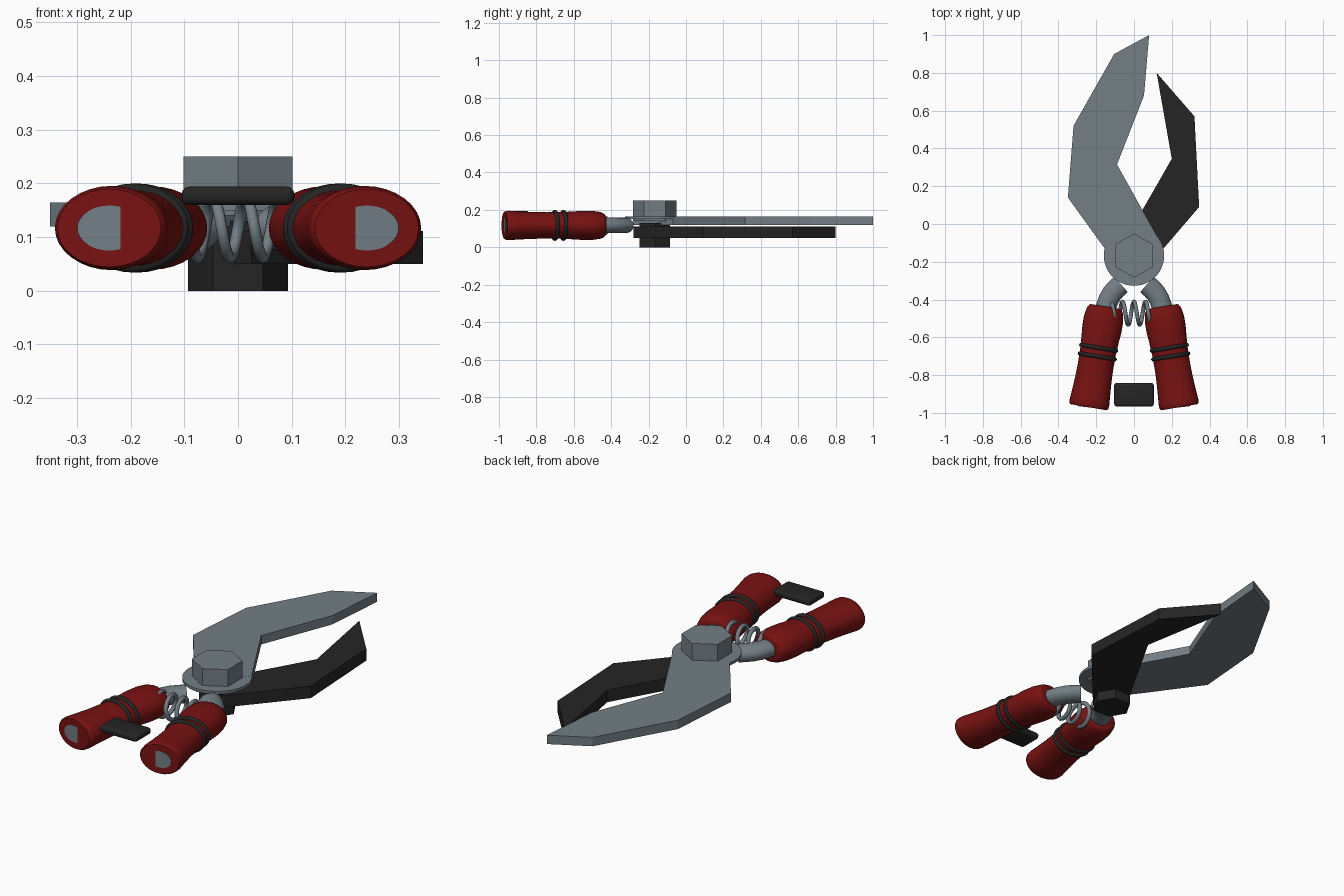
import bpy, bmesh, math
from mathutils import Vector

if "Cube" in bpy.data.objects:
    bpy.data.objects.remove(bpy.data.objects["Cube"])


def material(name, r, g, b):
    m = bpy.data.materials.new(name)
    m.diffuse_color = (r, g, b, 1)
    m.use_nodes = True
    m.node_tree.nodes["Principled BSDF"].inputs["Base Color"].default_value = m.diffuse_color
    return m


STEEL = material("steel grey", 0.17, 0.21, 0.235)
RED = material("dark red", 0.19, 0.006, 0.006)
BLACK = material("black", 0.018, 0.018, 0.018)
PIVOT_Y = -0.167
MID_Z = 0.117


def make(name, bm, mat, smooth=True):
    bmesh.ops.recalc_face_normals(bm, faces=bm.faces)
    me = bpy.data.meshes.new(name)
    bm.to_mesh(me)
    bm.free()
    me.materials.append(mat)
    ob = bpy.data.objects.new(name, me)
    bpy.context.collection.objects.link(ob)
    if smooth:
        bpy.ops.object.select_all(action='DESELECT')
        ob.select_set(True)
        bpy.context.view_layer.objects.active = ob
        bpy.ops.object.shade_smooth_by_angle(angle=math.radians(35))
    return ob


def plate(name, outline, z0, z1, mat, smooth=False):
    """Flat outline extruded from z0 to z1."""
    bm = bmesh.new()
    f = bm.faces.new([bm.verts.new((x, y, z0)) for x, y in outline])
    ext = bmesh.ops.extrude_face_region(bm, geom=[f])
    verts = [v for v in ext['geom'] if isinstance(v, bmesh.types.BMVert)]
    bmesh.ops.translate(bm, verts=verts, vec=(0, 0, z1 - z0))
    return make(name, bm, mat, smooth)


def ngon(n, r, start=0.0):
    return [(r * math.cos(start + i * math.tau / n),
             PIVOT_Y + r * math.sin(start + i * math.tau / n)) for i in range(n)]


def loft(name, path, radii, mat, n=32):
    """Elliptical tube along 3D points; radii are (sideways, upright)."""
    pts = [Vector(p) for p in path]
    bm = bmesh.new()
    rings = []
    for i, p in enumerate(pts):
        t = (pts[min(i + 1, len(pts) - 1)] - pts[max(i - 1, 0)]).normalized()
        side = t.cross(Vector((0, 0, 1))).normalized()
        up = side.cross(t)
        a, b = radii[i]
        rings.append([bm.verts.new(p + side * a * math.cos(k * math.tau / n)
                                   + up * b * math.sin(k * math.tau / n)) for k in range(n)])
    for r0, r1 in zip(rings, rings[1:]):
        for k in range(n):
            bm.faces.new((r0[k], r0[(k + 1) % n], r1[(k + 1) % n], r1[k]))
    bm.faces.new(rings[0])
    bm.faces.new(rings[-1])
    return make(name, bm, mat)


# Blades
plate("upper_blade", [(0.08, 1.0), (-0.105, 0.90), (-0.32, 0.52), (-0.35, 0.14),
                      (-0.155, -0.13), (-0.04, -0.28), (0.125, -0.07),
                      (-0.09, 0.315), (0.053, 0.68)], 0.12, 0.165, STEEL)
plate("lower_blade", [(0.12, 0.80), (0.32, 0.57), (0.345, 0.09), (0.16, -0.125),
                      (0.025, -0.28), (-0.09, -0.16), (0.048, 0.08),
                      (0.20, 0.345)], 0.05, 0.111, BLACK)

# Pivot
plate("pivot_washer", ngon(48, 0.16), 0.15, 0.1645, STEEL, True)
plate("pivot_bolt", ngon(6, 0.117, math.pi / 6), 0.14, 0.25, STEEL)
plate("pivot_nut", ngon(6, 0.093), 0.0, 0.13, BLACK)

# Handles, mirrored left and right
A, B = Vector((-0.15, -0.437, MID_Z)), Vector((-0.24, -0.970, MID_Z))
PROFILE = [(0, .078), (.008, .087), (.04, .097), (.12, .105), (.22, .105), (.33, .1),
           (.45, .096), (.58, .095), (.72, .097), (.86, .102), (.95, .106),
           (.985, .104), (1, .098)]
CORE = [(-.068, -.32), (-.092, -.341), (-.115, -.366), (-.133, -.397), (-.147, -.435),
        (-.165, -.53), (-.2, -.735), (-.235, -.93), (-.24, -.971)]
for s, tag in ((1, "left"), (-1, "right")):
    flip = lambda p: (p[0] * s, p[1], MID_Z)
    loft(tag + "_tang", [flip(p) for p in CORE],
         [(.054, .041)] * (len(CORE) - 1) + [(.06, .042)], STEEL)
    loft(tag + "_grip", [flip(A.lerp(B, t)) for t, r in PROFILE],
         [(r, r * .74) for t, r in PROFILE], RED)
    # Rubber bands around each grip
    for j, t in enumerate((.41, .495)):
        arc = [(t + .02 * math.cos(k * math.pi / 6), .094 + .011 * math.sin(k * math.pi / 6))
               for k in range(6, -1, -1)]
        loft(f"{tag}_grip_band_{j + 1}", [flip(A.lerp(B, u)) for u, r in arc],
             [(r, r - .022) for u, r in arc], BLACK)

# Return spring between the handles
curve = bpy.data.curves.new("spring", 'CURVE')
curve.dimensions = '3D'
curve.bevel_depth = 0.011
curve.bevel_resolution = 2
curve.use_fill_caps = True
N = 96
spline = curve.splines.new('POLY')
spline.points.add(N)
for i, p in enumerate(spline.points):
    x = -0.12 + 0.24 * i / N
    a = math.tau * x / 0.061
    p.co = (x, -0.472 + 0.061 * math.cos(a), MID_Z + 0.055 * math.sin(a), 1)
spline.use_smooth = True
curve.materials.append(STEEL)
bpy.context.collection.objects.link(bpy.data.objects.new("spring", curve))

# Locking catch between the handle ends
bm = bmesh.new()
bmesh.ops.create_cube(bm, size=1)
bmesh.ops.scale(bm, verts=bm.verts, vec=(0.21, 0.125, 0.034))
bmesh.ops.bevel(bm, geom=bm.edges[:], offset=0.014, segments=4, profile=0.5, affect='EDGES')
bmesh.ops.translate(bm, verts=bm.verts, vec=(0, -0.903, 0.177))
make("locking_catch", bm, BLACK)
